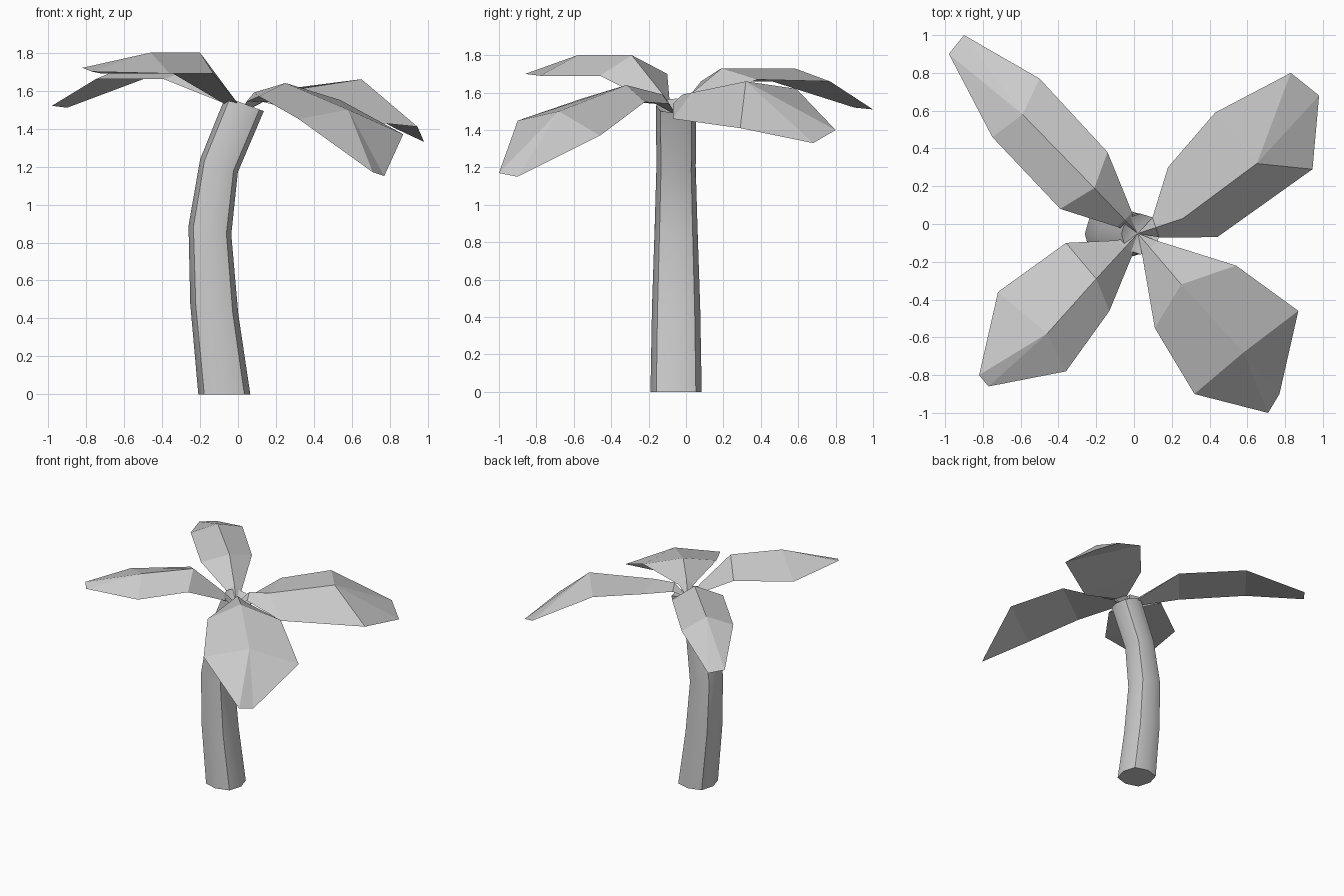
import bpy, bmesh, math
from mathutils import Vector

if "Cube" in bpy.data.objects:
    bpy.data.objects.remove(bpy.data.objects["Cube"])

CROWN = Vector((0.02, -0.05, 1.48))


def make_object(name, bm):
    bmesh.ops.recalc_face_normals(bm, faces=bm.faces[:])
    mesh = bpy.data.meshes.new(name)
    bm.to_mesh(mesh)
    bm.free()
    ob = bpy.data.objects.new(name, mesh)
    bpy.context.collection.objects.link(ob)
    return ob


# Curved trunk: softened square section swept up through tilted rings
def make_trunk():
    bm = bmesh.new()
    # centre x, centre z, radius, ring tilt
    path = [(-0.072, 0.0, 0.137, 0.0), (-0.125, 0.45, 0.129, 0.2),
            (-0.148, 0.865, 0.115, 0.2), (-0.1, 1.205, 0.105, 0.33),
            (0.035, 1.53, 0.108, 0.36)]
    rings = []
    for cx, cz, r, tilt in path:
        ring = []
        for k in range(8):
            a = k * math.pi / 4
            s = r if k % 2 == 0 else r * 1.09
            u, v = s * math.cos(a), s * math.sin(a)
            ring.append(bm.verts.new((cx + u * math.cos(tilt), -0.053 + v,
                                      cz - u * math.sin(tilt))))
        rings.append(ring)
    for a, b in zip(rings, rings[1:]):
        for k in range(8):
            n = (k + 1) % 8
            bm.faces.new((a[k], a[n], b[n], b[k]))
    bm.faces.new(rings[0])
    # sunken top
    pit = bm.verts.new(CROWN)
    for k in range(8):
        bm.faces.new((rings[-1][k], rings[-1][(k + 1) % 8], pit))
    ob = make_object("trunk", bm)
    bpy.context.view_layer.objects.active = ob
    ob.select_set(True)
    bpy.ops.object.shade_smooth_by_angle(angle=math.radians(40))
    ob.select_set(False)


# Roof-shaped leaf with a narrow stalk; stations are (left, ridge, right)
def make_leaf(name, near, far, tip):
    bm = bmesh.new()
    d = Vector(near[1]) - CROWN
    d.z = 0
    d.normalize()
    side = Vector((-d.y, d.x, 0)) * 0.055
    base = CROWN + d * 0.1 + Vector((0, 0, 0.06))
    root = (base + side, base + Vector((0, 0, 0.05)), base - side)
    apex = bm.verts.new(CROWN)
    rows = [[bm.verts.new(p) for p in row] for row in (root, near, far)]
    tl, tr = [bm.verts.new(p) for p in tip]
    for k in range(3):
        n = (k + 1) % 3
        bm.faces.new((apex, rows[0][k], rows[0][n]))
        for a, b in zip(rows, rows[1:]):
            bm.faces.new((a[k], a[n], b[n], b[k]))
    l, m, r = rows[-1]
    for f in ((l, m, tl), (m, tr, tl), (m, r, tr), (r, l, tl, tr)):
        bm.faces.new(f)
    make_object(name, bm)


make_trunk()
make_leaf("leaf_back_left",
          ((-0.39, 0.08, 1.66), (-0.21, 0.19, 1.73), (-0.14, 0.38, 1.67)),
          ((-0.75, 0.46, 1.66), (-0.59, 0.58, 1.73), (-0.50, 0.77, 1.66)),
          ((-0.98, 0.90, 1.52), (-0.90, 1.00, 1.51)))
make_leaf("leaf_front_left",
          ((-0.13, -0.46, 1.69), (-0.20, -0.29, 1.80), (-0.36, -0.10, 1.70)),
          ((-0.36, -0.78, 1.69), (-0.46, -0.58, 1.80), (-0.72, -0.36, 1.69)),
          ((-0.77, -0.86, 1.70), (-0.82, -0.80, 1.72)))
make_leaf("leaf_back_right",
          ((0.18, 0.30, 1.60), (0.26, 0.03, 1.60), (0.44, -0.07, 1.46)),
          ((0.43, 0.59, 1.62), (0.65, 0.32, 1.66), (0.945, 0.29, 1.41)),
          ((0.83, 0.80, 1.40), (0.98, 0.68, 1.33)))
make_leaf("leaf_front_right",
          ((0.54, -0.22, 1.55), (0.25, -0.32, 1.64), (0.11, -0.55, 1.57)),
          ((0.87, -0.46, 1.37), (0.58, -0.68, 1.50), (0.32, -0.90, 1.45)),
          ((0.77, -0.90, 1.15), (0.71, -1.00, 1.17)))
